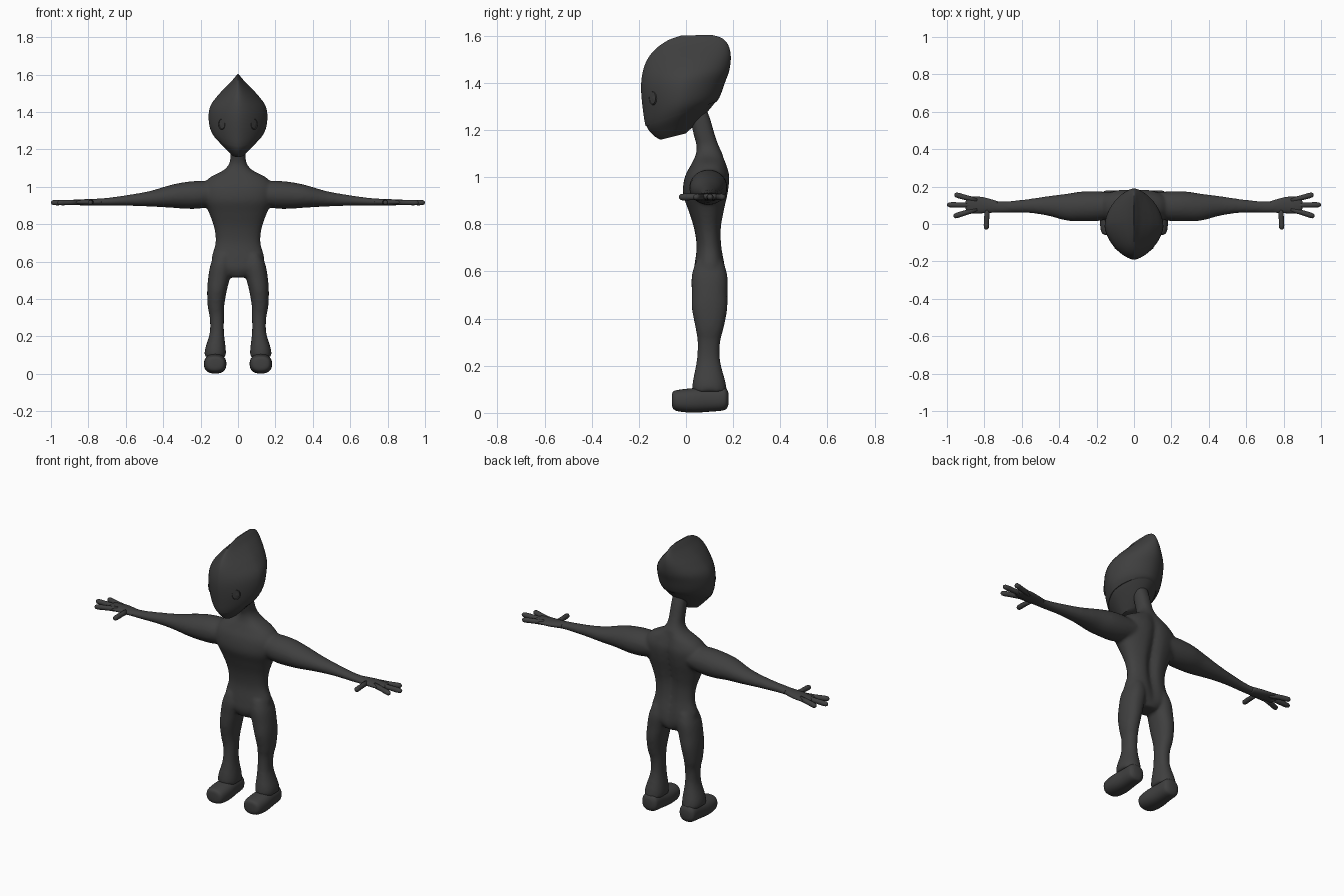
import bpy, bmesh, math
from mathutils import Vector, Matrix

if "Cube" in bpy.data.objects:
    bpy.data.objects.remove(bpy.data.objects["Cube"])

skin = bpy.data.materials.new("dark_grey")
skin.diffuse_color = (0.05, 0.05, 0.05, 1)
skin.use_nodes = True
skin.node_tree.nodes["Principled BSDF"].inputs["Base Color"].default_value = skin.diffuse_color


def refine(rows, n=4):
    """Catmull-Rom interpolation between rows of numbers."""
    out = []
    for i in range(len(rows) - 1):
        a, b, c, d = (rows[max(i - 1, 0)], rows[i], rows[i + 1], rows[min(i + 2, len(rows) - 1)])
        for k in range(n):
            t = k / n
            out.append([0.5 * (2 * q + (r - p) * t + (2 * p - 5 * q + 4 * r - s) * t * t
                               + (3 * q - p - 3 * r + s) * t ** 3) for p, q, r, s in zip(a, b, c, d)])
    return out + [list(rows[-1])]


def oval(c, u, v, n=28, p=2.0, q=2.0):
    """Superellipse ring; p shapes the -v half, q the +v half."""
    c, u, v = Vector(c), Vector(u), Vector(v)
    pts = []
    for i in range(n):
        a = 2 * math.pi * i / n
        e = 2 / (q if math.sin(a) > 0 else p)
        pts.append(c + u * math.copysign(abs(math.cos(a)) ** e, math.cos(a))
                   + v * math.copysign(abs(math.sin(a)) ** e, math.sin(a)))
    return pts


def loft(bm, rings):
    vs = [[bm.verts.new(p) for p in r] for r in rings]
    n = len(vs[0])
    for a, b in zip(vs, vs[1:]):
        for i in range(n):
            bm.faces.new((a[i], a[(i + 1) % n], b[(i + 1) % n], b[i]))
    bm.faces.new(vs[0][::-1])
    bm.faces.new(vs[-1])


def finish(bm, name, angle=180):
    bmesh.ops.recalc_face_normals(bm, faces=bm.faces[:])
    me = bpy.data.meshes.new(name)
    bm.to_mesh(me)
    bm.free()
    me.materials.append(skin)
    ob = bpy.data.objects.new(name, me)
    bpy.context.collection.objects.link(ob)
    bpy.ops.object.select_all(action='DESELECT')
    ob.select_set(True)
    bpy.context.view_layer.objects.active = ob
    bpy.ops.object.shade_smooth_by_angle(angle=math.radians(angle))
    return ob


def arm_rings(rows, s):
    return [oval((s * x, y, z), (0, ry, 0), (0, 0, rz), 20) for x, y, ry, z, rz in refine(rows)]


# Torso and neck: z, front y, back y, half width
torso = [(.515, .05, .15, .05), (.56, .03, .17, .125), (.62, .035, .168, .14), (.70, .045, .155, .12),
         (.78, .035, .152, .127), (.86, .01, .165, .155), (.93, -.013, .18, .185), (1.0, -.005, .187, .19),
         (1.05, .02, .175, .15), (1.09, .04, .16, .075), (1.13, .045, .14, .045), (1.18, .032, .122, .041),
         (1.24, .02, .105, .04), (1.31, .01, .08, .035)]
# Leg: z, centre x, x radius, centre y, y radius
leg = [(.09, .122, .057, .1, .073), (.13, .121, .056, .098, .07), (.22, .113, .038, .095, .05),
       (.30, .113, .038, .097, .048), (.36, .118, .044, .1, .06), (.44, .113, .052, .1, .075),
       (.51, .102, .058, .1, .076), (.58, .09, .058, .1, .076), (.64, .08, .045, .1, .06)]
# Arm: x, centre y, y radius, centre z, z radius
arm = [(.10, .1, .07, .965, .06), (.20, .095, .08, .958, .074), (.28, .094, .08, .954, .072),
       (.36, .09, .072, .949, .061), (.47, .097, .051, .936, .042), (.58, .096, .036, .928, .03),
       (.70, .091, .031, .92, .021), (.78, .095, .036, .918, .017)]

# Body: overlapping lofts fused into one smooth skin
bm = bmesh.new()
rings = []
for z, f, b, w in refine(torso):
    ring = oval((0, (f + b) / 2, z), (w, 0, 0), (0, (b - f) / 2, 0), 48, 2.3, 2.3)
    groove = .025 * max(0, 1 - abs(z - .82) / .28) ** .5   # spine furrow
    for p in ring:
        if p.y > (f + b) / 2:
            p.y -= groove * math.exp(-(p.x / .028) ** 2)
    rings.append(ring)
loft(bm, rings)
for s in (1, -1):
    loft(bm, [oval((s * x, y, z), (rx, 0, 0), (0, ry, 0), 28, 2.2, 2.2) for z, x, rx, y, ry in refine(leg)])
    loft(bm, arm_rings(arm, s))
body = finish(bm, "body")
rm = body.modifiers.new("fuse", 'REMESH')
rm.mode = 'VOXEL'
rm.voxel_size = .009
rm.use_smooth_shade = True
sm = body.modifiers.new("soften", 'SMOOTH')
sm.factor = .5
sm.iterations = 6

# Hands: palm, three fingers and a thumb
palm = [(.73, .092, .03, .919, .018), (.80, .1, .042, .917, .017), (.86, .102, .046, .917, .015),
        (.89, .102, .036, .917, .012), (.90, .102, .02, .917, .007)]
fingers = [((.84, .125), (.96, .158)), ((.84, .1), (1.0, .103)), ((.84, .08), (.965, .04)),
           ((.785, .09), (.79, -.03))]
for s, side in ((1, "left"), (-1, "right")):
    bm = bmesh.new()
    loft(bm, arm_rings(palm, s))
    for a, b in fingers:
        a, b = Vector((s * a[0], a[1], .917)), Vector((s * b[0], b[1], .915))
        d = (b - a).normalized()
        u = d.cross(Vector((0, 0, 1)))
        loft(bm, [oval(a.lerp(b, t), u * r, (0, 0, r), 12)
                  for t, r in ((0, .015), (.45, .0135), (.8, .0145), (.93, .013), (.98, .008), (1, .003))])
    finish(bm, side + "_hand")

    # Foot: y, centre z, z radius, x radius
    foot = [(-.06, .055, .02, .022), (-.054, .054, .037, .044), (-.03, .052, .046, .056), (.03, .053, .052, .06),
            (.10, .057, .052, .053), (.155, .06, .05, .05), (.172, .06, .042, .042), (.18, .06, .025, .025)]
    bm = bmesh.new()
    loft(bm, [oval((s * .122, y, z), (rx, 0, 0), (0, 0, rz), 28, 2.4, 2.4) for y, z, rz, rx in refine(foot, 3)])
    finish(bm, side + "_foot")

    # Eye: oval rim with a shallow ball inside it
    bm = bmesh.new()
    n = Vector((s * .62, -.78, 0)).normalized()
    rim = [oval((0, 0, 0), (1, 0, 0), (0, 1, 0), 24)]
    t = Vector((0, 0, 1)).cross(n)
    c = Vector((s * .084, -.138, 1.335))
    shell = [(1.0, -.012), (1.0, .002), (.9, .006), (.78, .001), (.4, .004), (.05, .005)]
    loft(bm, [oval(c + n * h, t * .024 * k, (0, 0, .03 * k), 24) for k, h in shell])
    finish(bm, side + "_eye", 40)

# Head: tilted rings of front y, front z, back y, back z, half width
head = [(-.11, 1.158, .0, 1.185, .035), (-.142, 1.178, .07, 1.25, .075), (-.17, 1.215, .13, 1.32, .125),
        (-.182, 1.28, .147, 1.35, .15), (-.19, 1.36, .165, 1.40, .157), (-.188, 1.42, .183, 1.45, .146),
        (-.175, 1.475, .19, 1.50, .108), (-.15, 1.52, .186, 1.54, .068), (-.115, 1.555, .173, 1.57, .036),
        (-.07, 1.583, .15, 1.59, .016), (-.02, 1.6, .11, 1.603, .003)]


def head_part(name, rows, k):
    bm = bmesh.new()
    loft(bm, [oval((0, (f + b) / 2, (zf + zb) / 2), (w * k, 0, 0),
                   (0, (b - f) / 2 * k, (zb - zf) / 2), 48, 1.6, 1.85) for f, zf, b, zb, w in rows])
    finish(bm, name, 38)


rows = refine(head, 5)
head_part("skull", rows[10:], 1)
head_part("jaw", rows[:13], .975)
